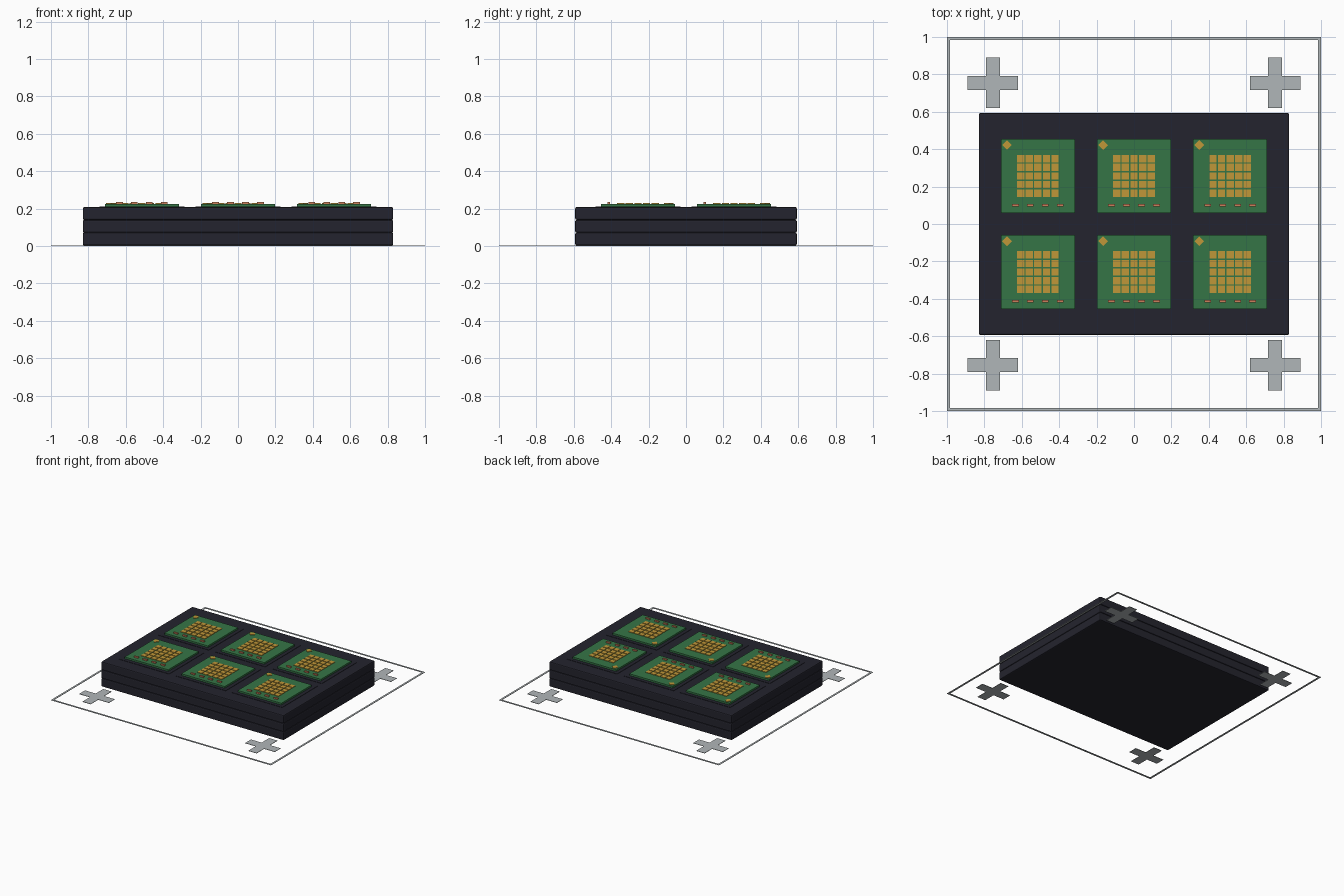
import bpy, bmesh, math
from mathutils import Matrix

if "Cube" in bpy.data.objects:
    bpy.data.objects.remove(bpy.data.objects["Cube"])


def srgb(r, g, b):
    f = lambda c: c / 12.92 if c <= 0.04045 else ((c + 0.055) / 1.055) ** 2.4
    return (f(r / 255), f(g / 255), f(b / 255), 1.0)


def material(name, rgb):
    m = bpy.data.materials.new(name)
    m.diffuse_color = srgb(*rgb)
    m.use_nodes = True
    m.node_tree.nodes["Principled BSDF"].inputs["Base Color"].default_value = m.diffuse_color
    return m


DARK = material("dark_tray", (36, 36, 46))
GREEN = material("board_green", (53, 117, 70))
GOLD = material("gold", (192, 151, 56))
COPPER = material("copper_pink", (206, 128, 92))
GREY = material("marker_grey", (176, 182, 184))


def add_box(bm, x, y, z0, z1, sx, sy):
    m = Matrix.Translation((x, y, (z0 + z1) / 2)) @ Matrix.Diagonal((sx, sy, z1 - z0, 1))
    bmesh.ops.create_cube(bm, size=1, matrix=m)


def finish(bm, name, mat):
    me = bpy.data.meshes.new(name)
    bm.to_mesh(me)
    bm.free()
    ob = bpy.data.objects.new(name, me)
    me.materials.append(mat)
    bpy.context.collection.objects.link(ob)
    return ob


def boxes(name, mat, items):
    bm = bmesh.new()
    for it in items:
        add_box(bm, *it)
    return finish(bm, name, mat)


# Stack of three trays with softened edges
for i in range(3):
    z = 0.003 + i * 0.0685
    tray = boxes(f"tray_{i + 1}", DARK, [(0, 0, z, z + 0.0685, 1.66, 1.185)])
    bev = tray.modifiers.new("soft_edges", "BEVEL")
    bev.width = 0.008
    bev.segments = 2

# Six chips on the top tray
TOP = 0.2085
for row, cy in enumerate((0.257, -0.257)):
    for col, cx in enumerate((-0.514, 0, 0.514)):
        tag = f"{row + 1}_{col + 1}"
        boxes(f"pocket_{tag}", DARK, [(cx, cy, TOP - 0.004, 0.211, 0.455, 0.455)])
        boxes(f"board_{tag}", GREEN, [(cx, cy, 0.211, 0.225, 0.395, 0.395)])
        # Five by five contact pads
        boxes(f"contact_pads_{tag}", GOLD,
              [(cx + i * 0.046, cy + j * 0.046, 0.225, 0.229, 0.039, 0.039)
               for i in range(-2, 3) for j in range(-2, 3)])
        # Row of small components along the front edge
        boxes(f"components_{tag}", COPPER,
              [(cx + k * 0.04, cy - 0.156, 0.225, 0.235, 0.036, 0.014)
               for k in (-3, -1, 1, 3)])
        # Diamond orientation mark in the back left corner
        bm = bmesh.new()
        bmesh.ops.create_cone(bm, cap_ends=True, segments=4, radius1=0.026, radius2=0.026,
                              depth=0.004,
                              matrix=Matrix.Translation((cx - 0.165, cy + 0.165, 0.227)))
        # Align the corners with the axes
        v = bm.verts[:][0].co
        turn = -math.atan2(v.y - cy - 0.165, v.x - cx + 0.165)
        bmesh.ops.rotate(bm, verts=bm.verts, cent=(cx - 0.165, cy + 0.165, 0.227),
                         matrix=Matrix.Rotation(turn, 3, 'Z'))
        finish(bm, f"orientation_mark_{tag}", GOLD)

# Ground crosses at the four corners
H, A, W = 0.003, 0.135, 0.0375
outline = [(W, W), (W, A), (-W, A), (-W, W), (-A, W), (-A, -W),
           (-W, -W), (-W, -A), (W, -A), (W, -W), (A, -W), (A, W)]
for sx in (-1, 1):
    for sy in (-1, 1):
        bm = bmesh.new()
        face = bm.faces.new([bm.verts.new((x + sx * 0.754, y + sy * 0.754, 0)) for x, y in outline])
        ext = bmesh.ops.extrude_face_region(bm, geom=[face])
        bmesh.ops.translate(bm, vec=(0, 0, H),
                            verts=[g for g in ext["geom"] if isinstance(g, bmesh.types.BMVert)])
        bmesh.ops.recalc_face_normals(bm, faces=bm.faces)
        finish(bm, "ground_cross", GREY)

# Thin square border on the ground
T = 0.016
C = 1 - T / 2
boxes("ground_border", GREY,
      [(0, s * C, 0, H, 2, T) for s in (-1, 1)] +
      [(s * C, 0, 0, H, T, 2 - 2 * T) for s in (-1, 1)])
